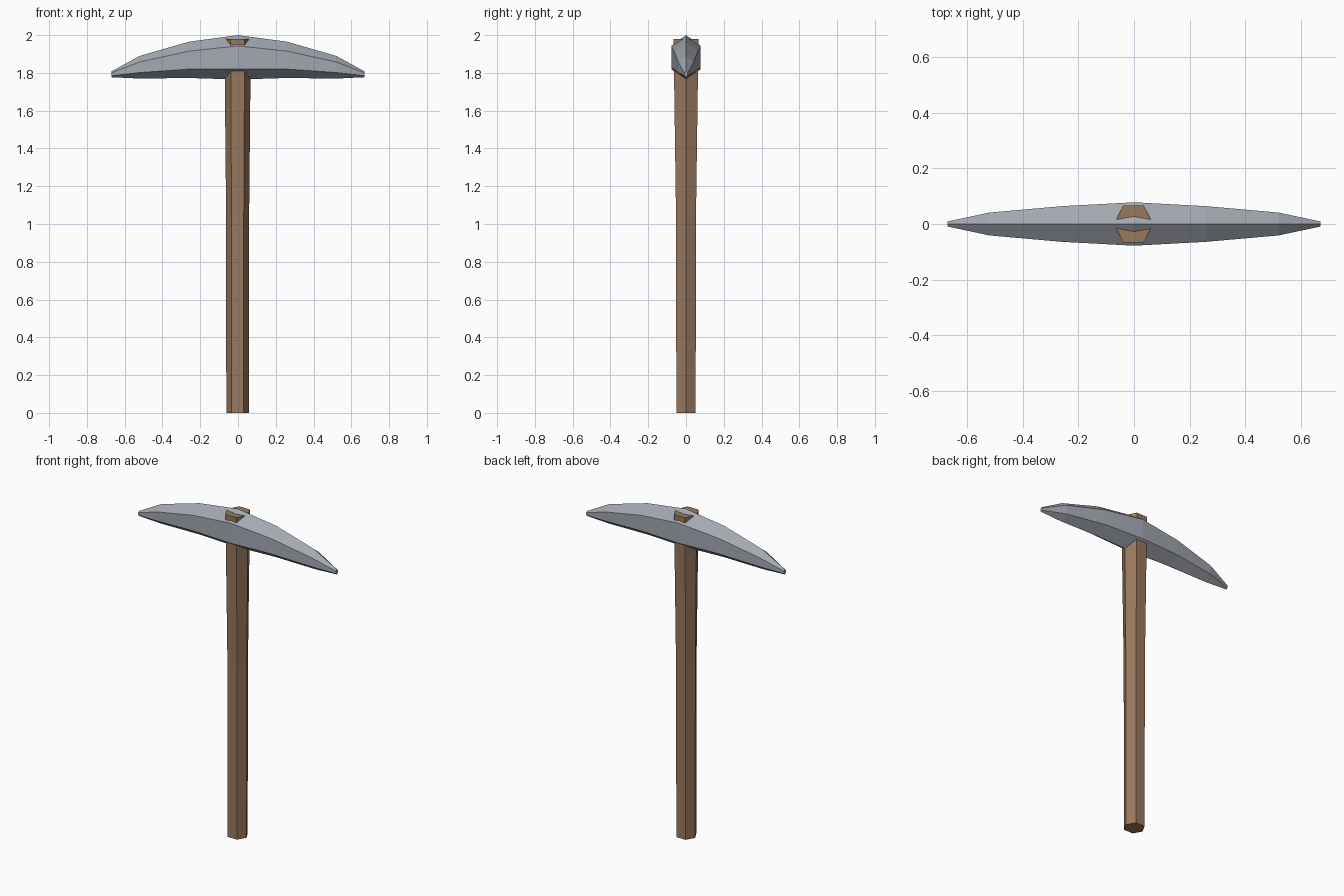
import bpy
import bmesh

if "Cube" in bpy.data.objects:
    bpy.data.objects.remove(bpy.data.objects["Cube"])


def material(name, color):
    m = bpy.data.materials.new(name)
    m.diffuse_color = (*color, 1)
    m.use_nodes = True
    m.node_tree.nodes["Principled BSDF"].inputs["Base Color"].default_value = m.diffuse_color
    return m


def loft(name, rings, mat):
    """Join equal-sized rings of points into a closed, flat-shaded solid."""
    bm = bmesh.new()
    loops = [[bm.verts.new(p) for p in ring] for ring in rings]
    for a, b in zip(loops, loops[1:]):
        n = len(a)
        for i in range(n):
            j = (i + 1) % n
            bm.faces.new((a[i], a[j], b[j], b[i]))
    bm.faces.new(loops[0])
    bm.faces.new(loops[-1])
    bmesh.ops.recalc_face_normals(bm, faces=bm.faces)
    mesh = bpy.data.meshes.new(name)
    bm.to_mesh(mesh)
    bm.free()
    mesh.materials.append(mat)
    ob = bpy.data.objects.new(name, mesh)
    bpy.context.collection.objects.link(ob)
    return ob


wood = material("brown wood", (0.32, 0.19, 0.11))
steel = material("grey steel", (0.37, 0.395, 0.44))


# Handle: six-sided shaft, straight below and flaring towards the head
def hexagon(z, rx, ry):
    h = rx * 0.53
    cx = -0.002
    return [(cx + x, y, z) for x, y in
            ((rx, 0), (h, ry), (-h, ry), (-rx, 0), (-h, -ry), (h, -ry))]


loft("handle", [hexagon(0, 0.06, 0.051),
                hexagon(1.05, 0.061, 0.053),
                hexagon(1.98, 0.07, 0.066)], wood)

# Head: x, half width, top ridge, upper shoulder, lower shoulder, bottom ridge
half = [(0.00, 0.078, 2.000, 1.943, 1.820, 1.765),
        (0.26, 0.064, 1.965, 1.915, 1.820, 1.773),
        (0.52, 0.041, 1.890, 1.858, 1.802, 1.770),
        (0.67, 0.009, 1.808, 1.800, 1.785, 1.777)]
stations = [(-s[0], *s[1:]) for s in half[:0:-1]] + half
loft("pick_head", [[(x, 0, top), (x, w, up), (x, w, low),
                    (x, 0, bot), (x, -w, low), (x, -w, up)]
                   for x, w, top, up, low, bot in stations], steel)
